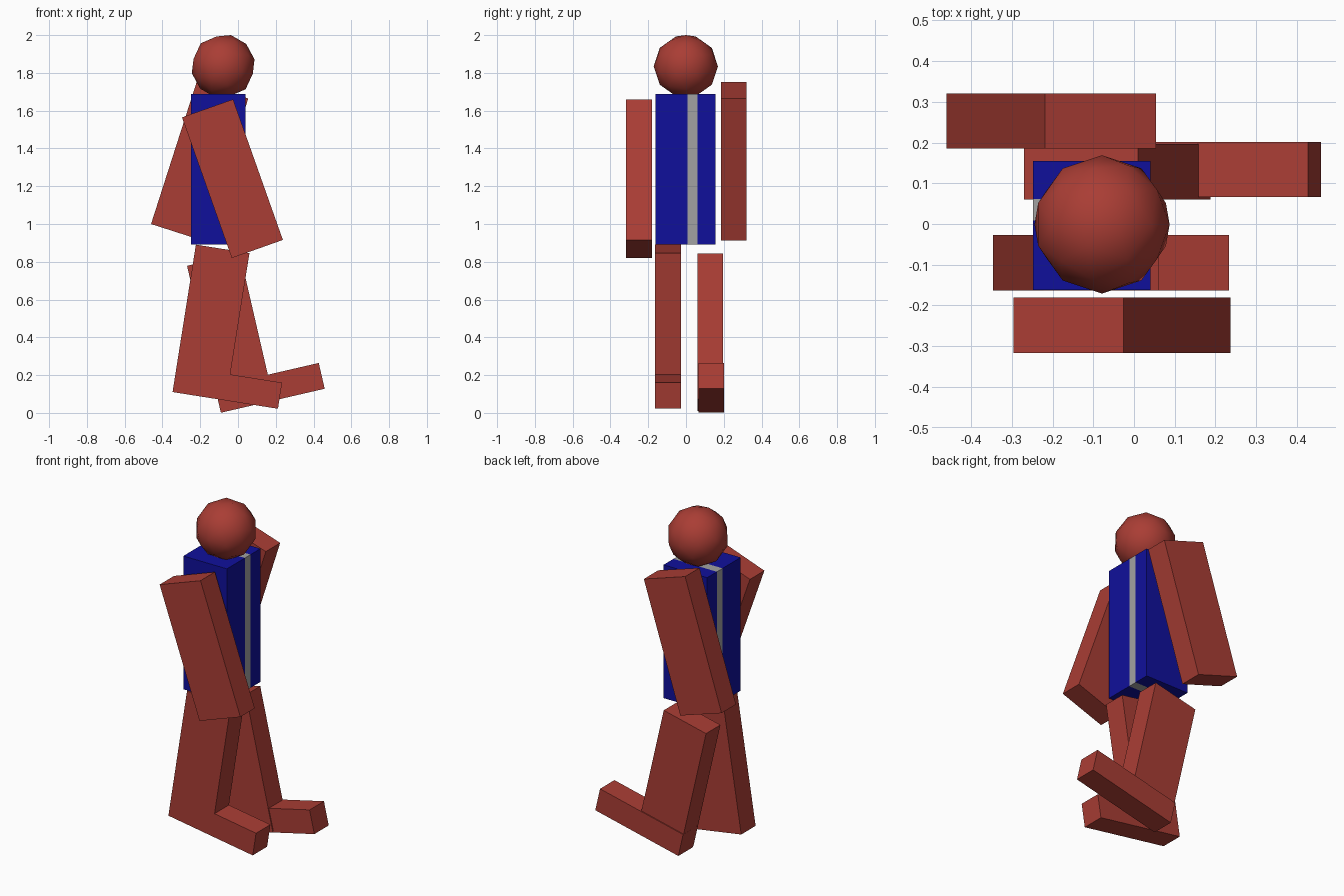
import bpy
from math import radians, sin, cos

if "Cube" in bpy.data.objects:
    bpy.data.objects.remove(bpy.data.objects["Cube"])


def material(name, rgb):
    m = bpy.data.materials.new(name)
    m.diffuse_color = (*rgb, 1)
    m.use_nodes = True
    m.node_tree.nodes["Principled BSDF"].inputs["Base Color"].default_value = m.diffuse_color
    return m


skin = material("brick_red", (0.40, 0.047, 0.035))
blue = material("deep_blue", (0.005, 0.005, 0.33))
grey = material("stripe_grey", (0.36, 0.36, 0.36))


def box(name, centre, size, mat, tilt=0):
    """Box of a given size, tilted about the y axis (degrees)."""
    bpy.ops.mesh.primitive_cube_add(size=1, location=centre, rotation=(0, radians(tilt), 0))
    ob = bpy.context.object
    ob.name = name
    ob.scale = size
    ob.data.materials.append(mat)
    return ob


LIMB = (0.287, 0.136, 0.79)
FOOT = (0.564, 0.136, 0.14)


def leg(side, x, y, z, tilt, foot_x, foot_y, foot_z):
    """Leg with a foot that is flush with its heel and sole, swung together."""
    box(side + "_leg", (x, y, z), LIMB, skin, tilt)
    s, c = sin(radians(tilt)), cos(radians(tilt))
    centre = (x + foot_x * c + foot_z * s, foot_y, z - foot_x * s + foot_z * c)
    box(side + "_foot", centre, FOOT, skin, tilt)


# Torso: two blue slabs with a grey stripe band between them
for name, y0, y1, mat in (("torso_near", -0.162, 0.008, blue),
                          ("torso_stripe", 0.008, 0.062, grey),
                          ("torso_far", 0.062, 0.155, blue)):
    box(name, (-0.104, (y0 + y1) / 2, 1.291), (0.288, y1 - y0, 0.797), mat)

# Arms swinging in opposite directions
box("near_arm", (-0.0295, -0.249, 1.24), LIMB, skin, -19.5)
box("far_arm", (-0.203, 0.253, 1.332), LIMB, skin, 17.8)

# Legs in mid stride
leg("near", -0.143, -0.095, 0.478, 9, 0.1395, -0.095, -0.325)
leg("far", -0.041, 0.128, 0.426, -13, 0.138, 0.134, -0.333)

# Head: low-poly ball, smooth shaded, nodding forward
bpy.ops.mesh.primitive_ico_sphere_add(subdivisions=2, radius=0.17,
                                      location=(-0.0785, -0.001, 1.835),
                                      rotation=(0, radians(14), 0))
head = bpy.context.object
head.name = "head"
head.data.materials.append(skin)
bpy.ops.object.shade_smooth()
